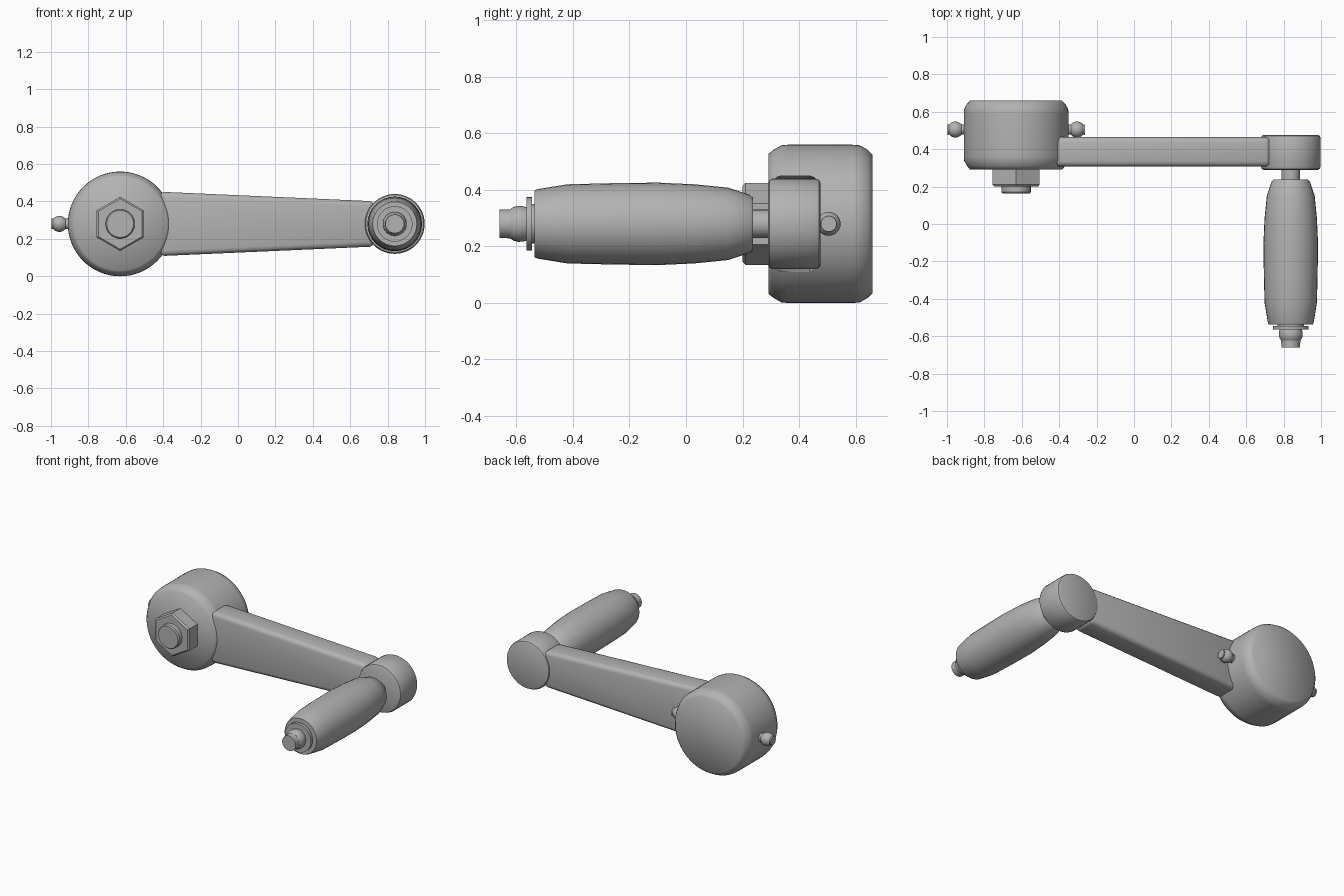
import bpy, bmesh, math
from mathutils import Vector

if "Cube" in bpy.data.objects:
    bpy.data.objects.remove(bpy.data.objects["Cube"])

steel = bpy.data.materials.new("grey_steel")
steel.use_nodes = True
grey = (0.45, 0.45, 0.45, 1)
steel.diffuse_color = grey
steel.node_tree.nodes["Principled BSDF"].inputs["Base Color"].default_value = grey


def finish(name, bm, angle):
    """Turn a bmesh into a named, smooth shaded object."""
    bmesh.ops.recalc_face_normals(bm, faces=bm.faces[:])
    mesh = bpy.data.meshes.new(name)
    bm.to_mesh(mesh)
    bm.free()
    mesh.materials.append(steel)
    obj = bpy.data.objects.new(name, mesh)
    bpy.context.collection.objects.link(obj)
    bpy.ops.object.select_all(action='DESELECT')
    obj.select_set(True)
    bpy.context.view_layer.objects.active = obj
    bpy.ops.object.shade_smooth_by_angle(angle=math.radians(angle))
    return obj


def lathe(name, centre, profile, axis='Y', sides=32, angle=35):
    """Revolve (position, radius) pairs about a line along the axis."""
    bm = bmesh.new()
    rings = []
    for pos, radius in profile:
        ring = []
        for i in range(sides):
            a = math.tau * i / sides
            u, v = radius * math.sin(a), radius * math.cos(a)
            offset = Vector((u, pos, v)) if axis == 'Y' else Vector((pos, u, v))
            ring.append(bm.verts.new(Vector(centre) + offset))
        rings.append(ring)
    for r0, r1 in zip(rings, rings[1:]):
        for i in range(sides):
            j = (i + 1) % sides
            bm.faces.new((r0[i], r0[j], r1[j], r1[i]))
    bm.faces.new(rings[0])
    bm.faces.new(rings[-1])
    return finish(name, bm, angle)


mid = 0.28
hub_at = (-0.63, 0, mid)
grip_at = (0.838, 0, mid)

# Hub with its hexagonal nut and threaded end
lathe("hub", hub_at, [(0.292, 0.248), (0.31, 0.262), (0.338, 0.278), (0.36, 0.28), (0.59, 0.28),
                      (0.615, 0.278), (0.643, 0.262), (0.66, 0.245)], sides=64, angle=62)
lathe("hub_nut", hub_at, [(0.20, 0.135), (0.21, 0.145), (0.30, 0.145)], sides=6)
lathe("hub_bolt_end", hub_at, [(0.163, 0.072), (0.17, 0.078), (0.22, 0.078)])

# Ball ended pins on both sides of the hub
for name, side in (("right_pin", -1), ("left_pin", 1)):
    ball = [(0.325 + 0.043 * math.cos(a), 0.043 * math.sin(a))
            for a in [math.radians(d) for d in range(140, 39, -20)]]
    profile = [(0.24, 0.028)] + ball + [(0.367, 0.028)]
    lathe(name, (-0.63, 0.505, mid), [(side * p, r) for p, r in profile], axis='X', sides=24)

# Tapered arm with rounded edges
bm = bmesh.new()
ends = []
for x, half in ((-0.42, 0.172), (0.73, 0.121)):
    ends.append([bm.verts.new((x, y, mid + s * half))
                 for y, s in ((0.307, -1), (0.465, -1), (0.465, 1), (0.307, 1))])
for end in ends:
    bm.faces.new(end)
for i in range(4):
    j = (i + 1) % 4
    bm.faces.new((ends[0][i], ends[0][j], ends[1][j], ends[1][i]))
bmesh.ops.bevel(bm, geom=bm.edges[:], offset=0.028, segments=3, profile=0.5, affect='EDGES')
finish("arm", bm, 35)

# Eye at the end of the arm
lathe("arm_eye", grip_at, [(0.29, 0.145), (0.295, 0.155), (0.307, 0.16), (0.46, 0.16),
                           (0.471, 0.155), (0.476, 0.145)], sides=48)

# Turning grip on its spindle
lathe("spindle", grip_at, [(-0.54, 0.05), (0.31, 0.05)])
lathe("grip", grip_at, [(-0.537, 0.118), (-0.525, 0.123), (-0.42, 0.14), (-0.26, 0.144),
                        (-0.1, 0.146), (0.03, 0.14), (0.15, 0.128), (0.225, 0.103), (0.237, 0.092)])

# Washer, rounded nut and spindle tip
lathe("washer", grip_at, [(-0.565, 0.095), (-0.545, 0.095)])
lathe("washer_neck", grip_at, [(-0.55, 0.07), (-0.53, 0.07)])
lathe("round_nut", grip_at, [(-0.622, 0.052), (-0.61, 0.06), (-0.593, 0.064),
                             (-0.575, 0.062), (-0.56, 0.058)])
lathe("spindle_tip", grip_at, [(-0.66, 0.05), (-0.6, 0.052)])
